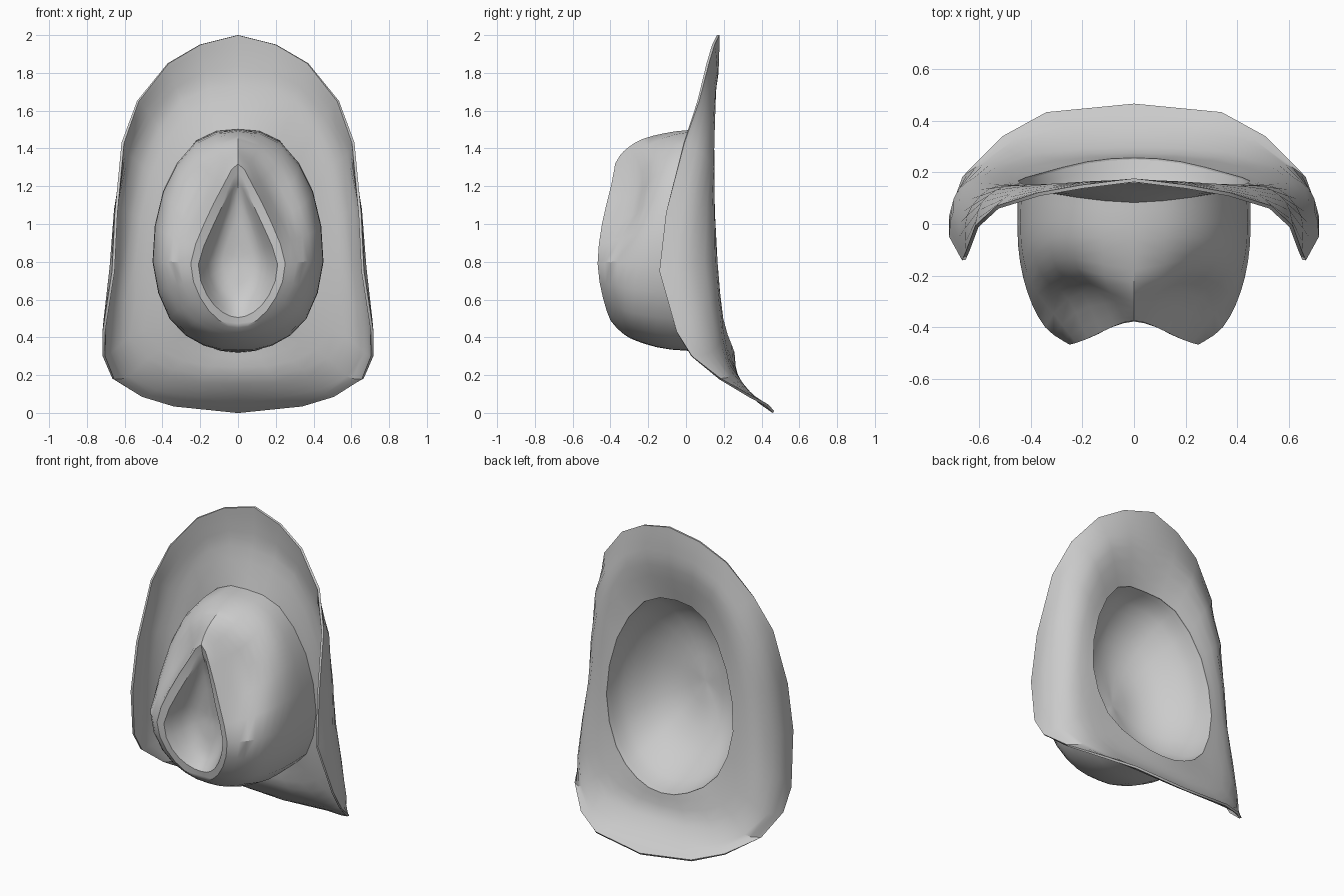
import bpy, bmesh
from mathutils import Vector

if "Cube" in bpy.data.objects:
    bpy.data.objects.remove(bpy.data.objects["Cube"])


def catmull(p0, p1, p2, p3, t):
    return 0.5 * (2 * p1 + (p2 - p0) * t + (2 * p0 - 5 * p1 + 4 * p2 - p3) * t * t
                  + (3 * p1 - p0 - 3 * p2 + p3) * t ** 3)


def half_ring(points):
    """Half outline from top to bottom; seven-point outlines are refined to thirteen."""
    p = [Vector(v) for v in points]
    if len(p) == 13:
        return p
    flip = lambda v: Vector((-v.x, v.y, v.z))
    q = [flip(p[1])] + p + [flip(p[-2])]
    out = []
    for i in range(len(p) - 1):
        out += [p[i], catmull(*q[i:i + 4], 0.5)]
    return out + [p[-1]]


def loft(bm, outlines, steps=3):
    """Smooth surface through a series of half outlines."""
    rings = [half_ring(o) for o in outlines]
    ext = [rings[0]] + rings + [rings[-1]]
    rows = []
    for i in range(len(rings) - 1):
        for s in range(steps):
            rows.append([catmull(*(ext[i + k][j] for k in range(4)), s / steps)
                         for j in range(13)])
    rows.append(rings[-1])
    verts = [[bm.verts.new(v) for v in row] for row in rows]
    for a, b in zip(verts, verts[1:]):
        for j in range(12):
            bm.faces.new((a[j], a[j + 1], b[j + 1], b[j]))


def make_part(name, lofts, thickness=0.0, angle=0.6):
    bm = bmesh.new()
    for outlines in lofts:
        loft(bm, outlines)
    for v in bm.verts:
        if abs(v.co.x) < 1e-3:
            v.co.x = 0
    bmesh.ops.remove_doubles(bm, verts=bm.verts, dist=0.0005)
    bmesh.ops.recalc_face_normals(bm, faces=bm.faces)
    # front-facing normals point to -y
    if sum(f.normal.y * f.calc_area() for f in bm.faces) > 0:
        bmesh.ops.reverse_faces(bm, faces=bm.faces)
    mesh = bpy.data.meshes.new(name)
    bm.to_mesh(mesh)
    bm.free()
    ob = bpy.data.objects.new(name, mesh)
    bpy.context.collection.objects.link(ob)
    bpy.ops.object.select_all(action='DESELECT')
    ob.select_set(True)
    bpy.context.view_layer.objects.active = ob
    mir = ob.modifiers.new("mirror", 'MIRROR')
    mir.use_clip = True
    if thickness:
        sol = ob.modifiers.new("thickness", 'SOLIDIFY')
        sol.thickness = thickness
        sol.offset = 0
    for m in list(ob.modifiers):
        bpy.ops.object.modifier_apply(modifier=m.name)
    bpy.ops.object.shade_smooth_by_angle(angle=angle)
    return ob


# Shared head opening
opening = [(0, .09, 1.5), (.22, .11, 1.44), (.39, .14, 1.17), (.45, .16, .8),
           (.36, .19, .5), (.18, .235, .36), (0, .25, .32)]

# Brim: curled sides, lifted lower end
brim_mid = [(0, .155, 1.73), (.3, .15, 1.65), (.5, .14, 1.3), (.59, .13, .8),
            (.575, .185, .4), (.34, .25, .23), (0, .268, .2)]
brim_curl = [(0, .168, 1.88), (.34, .135, 1.76), (.585, .08, 1.37), (.67, 0, .78),
             (.675, .13, .32), (.43, .315, .125), (0, .35, .09)]
brim_edge = [(0, .17, 2), (.2, .145, 1.95), (.37, .115, 1.85), (.53, .065, 1.65),
             (.61, -.01, 1.43), (.645, -.105, 1.06), (.66, -.14, .75), (.71, -.05, .43),
             (.71, .03, .3), (.66, .18, .18), (.51, .335, .09), (.34, .43, .04), (0, .463, .005)]
make_part("brim", [[opening, brim_mid, brim_curl, brim_edge]], thickness=0.014)

# Crown: outer wall with pinched sides, then the teardrop crease
wall = [(0, -.06, 1.49), (.23, -.05, 1.42), (.395, -.06, 1.17), (.45, -.08, .8),
        (.36, -.08, .5), (.18, -.08, .36), (0, -.08, .335)]
shoulder = [(0, -.23, 1.45), (.22, -.17, 1.34), (.355, -.2, 1.11), (.415, -.26, .8),
            (.335, -.28, .53), (.16, -.27, .41), (0, -.26, .38)]
upper = [(0, -.33, 1.385), (.14, -.265, 1.25), (.255, -.29, 1.04), (.345, -.40, .8),
         (.27, -.38, .57), (.13, -.355, .455), (0, -.34, .425)]
rim_out = [(0, -.375, 1.32), (.075, -.395, 1.21), (.18, -.445, 1.0), (.25, -.468, .79),
           (.2, -.44, .61), (.1, -.4, .49), (0, -.37, .46)]
rim_in = [(0, -.36, 1.25), (.05, -.375, 1.16), (.135, -.425, .985), (.21, -.455, .785),
          (.165, -.435, .625), (.085, -.4, .535), (0, -.378, .505)]
floor = [(0, -.31, 1.1), (.04, -.31, 1.05), (.085, -.31, .94), (.125, -.31, .8),
         (.1, -.31, .69), (.05, -.31, .63), (0, -.31, .61)]
centre = [(0, -.28, .82)] * 7
make_part("crown", [[opening, wall, shoulder, upper, rim_out],
                    [rim_out, rim_in], [rim_in, floor, centre]], angle=0.55)


# Lining: deep smooth bowl inside the opening
def shrink(k, depth):
    return [(x * k, y * k - depth, .87 + (z - .87) * k) for x, y, z in opening]


make_part("lining", [[shrink(1, 0), shrink(.93, .11), shrink(.7, .22), shrink(.38, .25),
                      [(0, -.2, .87)] * 7]])
